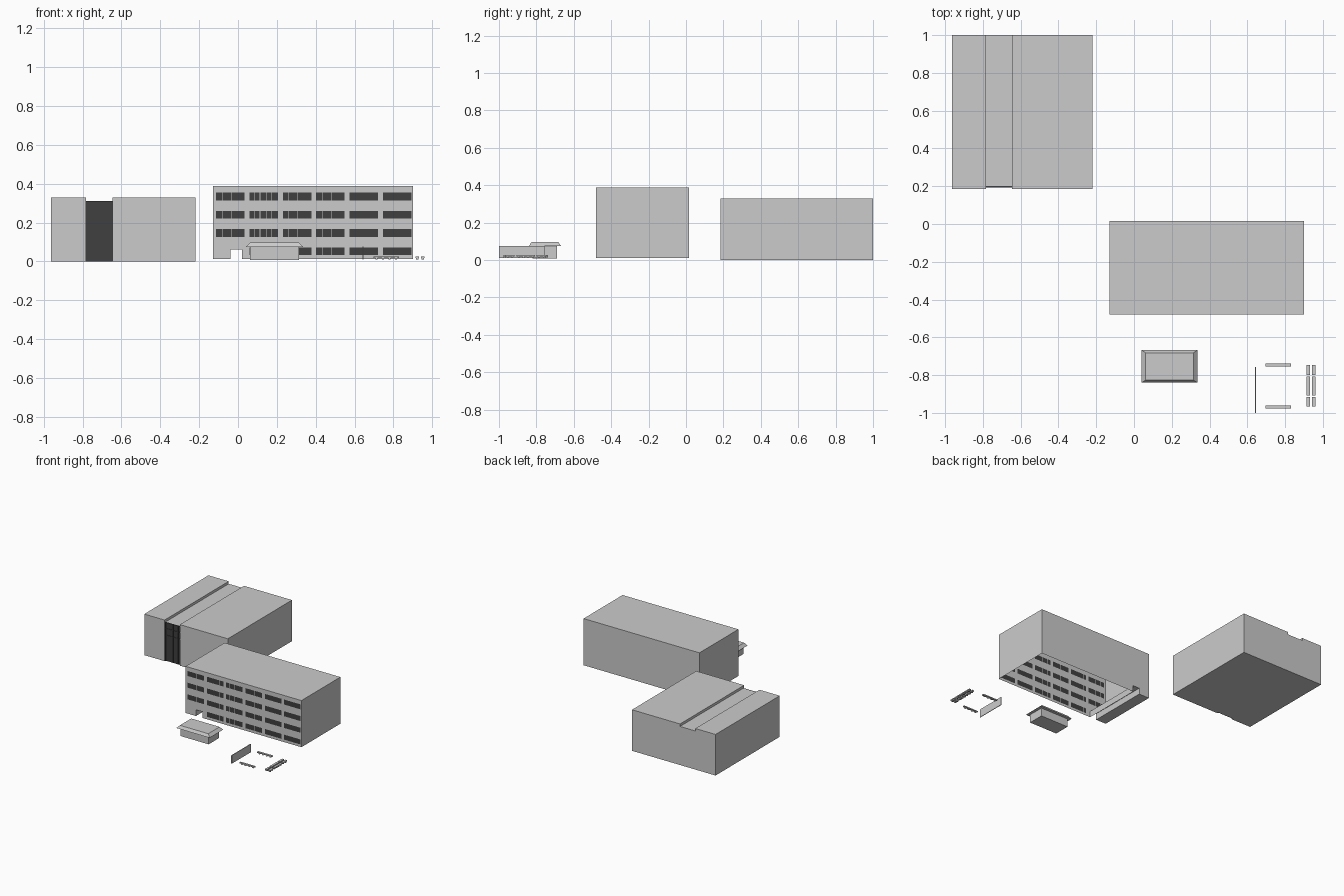
import bpy, bmesh

if "Cube" in bpy.data.objects:
    bpy.data.objects.remove(bpy.data.objects["Cube"])

dark = bpy.data.materials.new("dark_glass")
dark.diffuse_color = (0.05, 0.05, 0.05, 1)
dark.use_nodes = True
dark.node_tree.nodes["Principled BSDF"].inputs["Base Color"].default_value = dark.diffuse_color


def finish(name, bm, mats=()):
    me = bpy.data.meshes.new(name)
    bm.to_mesh(me)
    bm.free()
    ob = bpy.data.objects.new(name, me)
    for m in mats:
        me.materials.append(m)
    bpy.context.collection.objects.link(ob)
    return ob


def add_box(bm, x, y, z):
    m = bmesh.ops.create_cube(bm, size=1)["verts"]
    for v in m:
        v.co = [a[0] if c < 0 else a[1] for a, c in zip((x, y, z), v.co)]


def box(name, x, y, z, mats=()):
    bm = bmesh.new()
    add_box(bm, x, y, z)
    return finish(name, bm, mats)


def extrude_profile(name, pts, y0, y1):
    """Extrude a closed x/z profile along y."""
    bm = bmesh.new()
    a = [bm.verts.new((x, y0, z)) for x, z in pts]
    f = bm.faces.new(a)
    r = bmesh.ops.extrude_face_region(bm, geom=[f], use_keep_orig=True)
    for v in r["geom"]:
        if isinstance(v, bmesh.types.BMVert):
            v.co.y = y1
    bmesh.ops.recalc_face_normals(bm, faces=bm.faces)
    return finish(name, bm)


# Rear hall: two blocks with a lower, recessed strip between
box("hall_left_block", (-.963, -.783), (.185, 1), (0, .33))
box("hall_right_block", (-.647, -.22), (.185, 1), (0, .33))
box("hall_middle_strip", (-.783, -.647), (.2, 1), (0, .31))
box("hall_glass", (-.783, -.647), (.196, .2), (0, .31), [dark])

# Mullions of the tall glass
bm = bmesh.new()
for x in (-.783, -.717, -.672, -.651):
    add_box(bm, (x, x + .004), (.193, .197), (0, .31))
for z in (.205, .258, .306):
    add_box(bm, (-.783, -.647), (.193, .197), (z, z + .004))
finish("hall_mullions", bm, [dark])

# Office shell: back, sides and roof, open underneath
X0, X1, Y0, Y1, Z0, Z1 = -.13, .9, -.48, .015, .012, .387
PX0, PX1, PZ = -.038, .02, .062     # passage opening
cols = [-.113 + i * .1718 for i in range(6)]
rows = [.032, .126, .22, .314]
W, H, BAR = .147, .04, .003
fractions = [(.2, .52)] + [(.18, .36, .58, .75)] + [(.2, .52)] * 2 + [()] * 2

bm = bmesh.new()


def quad(*pts):
    return bm.faces.new([bm.verts.new(p) for p in pts])


quad((X0, Y0, Z1), (X1, Y0, Z1), (X1, Y1, Z1), (X0, Y1, Z1))
quad((X1, Y0, Z0), (X1, Y1, Z0), (X1, Y1, Z1), (X1, Y0, Z1))
quad((X0, Y1, Z0), (X0, Y0, Z0), (X0, Y0, Z1), (X0, Y1, Z1))
bm.faces.new([bm.verts.new((x, Y1, z)) for x, z in (
    (X1, Z0), (PX1, Z0), (PX1, PZ), (PX0, PZ), (PX0, Z0), (X0, Z0), (X0, Z1), (X1, Z1))])
# Passage through the office and floor of the end block
quad((PX0, Y0, Z0), (PX0, Y1, Z0), (PX0, Y1, PZ), (PX0, Y0, PZ))
quad((PX1, Y1, Z0), (PX1, Y0, Z0), (PX1, Y0, PZ), (PX1, Y1, PZ))
quad((PX0, Y1, PZ), (PX1, Y1, PZ), (PX1, Y0, PZ), (PX0, Y0, PZ))
quad((X0, Y1, Z0), (PX0, Y1, Z0), (PX0, Y0, Z0), (X0, Y0, Z0))
finish("office_shell", bm)

# Office front: grid of cells, window cells are dark and recessed
panes = []
for c, fr in zip(cols, fractions):
    cuts = [c] + [v for f in fr for v in (c + f * W, c + f * W + BAR)] + [c + W]
    panes += list(zip(cuts[::2], cuts[1::2]))
xs = sorted({X0, X1, PX0, PX1, *[v for p in panes for v in p]})
zs = sorted({Z0, Z1, PZ, *rows, *[r + H for r in rows]})
bm = bmesh.new()
grid = {(x, z): bm.verts.new((x, Y0, z)) for x in xs for z in zs}
for xa, xb in zip(xs, xs[1:]):
    for za, zb in zip(zs, zs[1:]):
        mx, mz = (xa + xb) / 2, (za + zb) / 2
        if PX0 < mx < PX1 and mz < PZ:
            continue
        f = bm.faces.new([grid[p] for p in ((xa, za), (xb, za), (xb, zb), (xa, zb))])
        glass = any(a < mx < b for a, b in panes) and any(r < mz < r + H for r in rows)
        if glass and not (mx < .05 and mz < .08):
            f.material_index = 1
glass = [f for f in bm.faces if f.material_index]
bmesh.ops.inset_region(bm, faces=glass, thickness=0, depth=-.005, use_even_offset=False)
plain = bpy.data.materials.new("wall_grey")
plain.diffuse_color = (.8, .8, .8, 1)
plain.use_nodes = True
plain.node_tree.nodes["Principled BSDF"].inputs["Base Color"].default_value = plain.diffuse_color
finish("office_front", bm, [plain, dark])

# Gatehouse with a flared roof slab
box("gatehouse_body", (.062, .313), (-.82, -.69), (.008, .078))
bm = bmesh.new()
add_box(bm, (.04, .336), (-.84, -.668), (.074, .096))
for v in bm.verts:
    if v.co.z > .09:
        v.co.x += .022 if v.co.x < .2 else -.022
        v.co.y += .014 if v.co.y < -.75 else -.014
finish("gatehouse_roof", bm)

# Thin garden wall
box("garden_wall", (.64, .645), (-1, -.757), (.01, .076))


def bench(name, x, y):
    bm = bmesh.new()
    add_box(bm, x, y, (.018, .026))
    lx, ly = x[1] - x[0], y[1] - y[0]
    n = 4 if max(lx, ly) > .08 else 2
    for i in range(n):
        t = (i + .5) / n
        if lx > ly:
            c = x[0] + t * lx
            add_box(bm, (c - .005, c + .005), (y[0] + .002, y[1] - .002), (.01, .018))
        else:
            c = y[0] + t * ly
            add_box(bm, (x[0] + .002, x[1] - .002), (c - .005, c + .005), (.01, .018))
    finish(name, bm)


# Benches around the yard
bench("bench_back", (.697, .83), (-.755, -.739))
bench("bench_front", (.697, .83), (-.977, -.962))
for xa in (.914, .942):
    for ya, yb in ((-.8, -.747), (-.907, -.807), (-.965, -.917)):
        bench("bench_side", (xa, xa + .018), (ya, yb))
